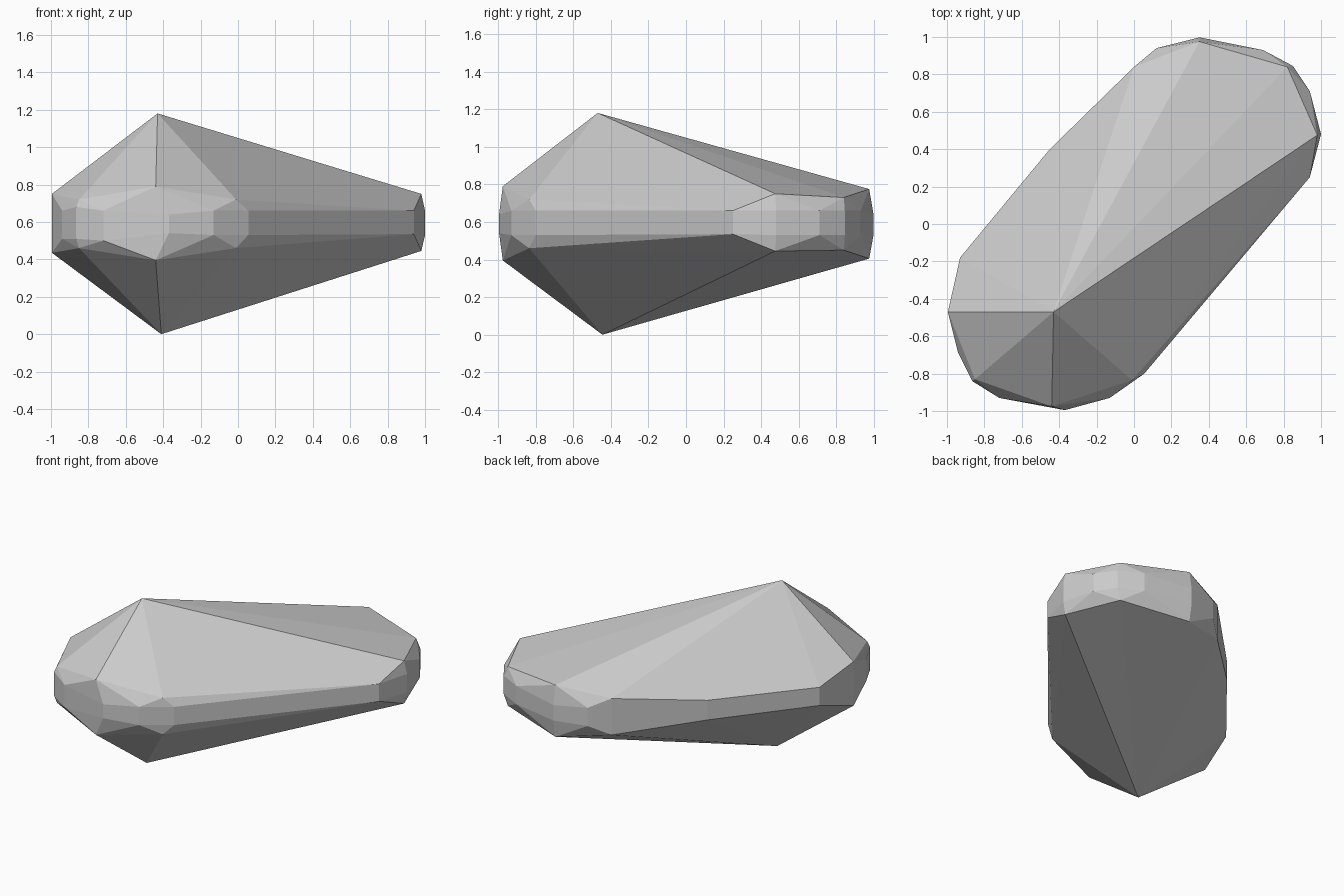
import bpy, bmesh

# Rim stations around the rounded ends: x, y, low z, high z
rim = [
    (-0.995, -0.47, 0.435, 0.75), (-0.94, -0.69, 0.51, 0.66),
    (-0.85, -0.83, 0.46, 0.72), (-0.865, -0.84, 0.51, 0.68),
    (-0.72, -0.93, 0.50, 0.66), (-0.44, -0.975, 0.395, 0.79),
    (-0.37, -0.995, 0.54, 0.64), (-0.13, -0.93, 0.53, 0.66),
    (-0.01, -0.835, 0.46, 0.72), (0.055, -0.80, 0.53, 0.66),
    (0.94, 0.25, 0.535, 0.66), (0.98, 0.475, 0.445, 0.75),
    (1.0, 0.48, 0.53, 0.66), (0.94, 0.71, 0.53, 0.66),
    (0.82, 0.84, 0.45, 0.73), (0.85, 0.845, 0.53, 0.66),
    (0.69, 0.93, 0.53, 0.66), (0.35, 0.975, 0.405, 0.775),
    (0.35, 0.998, 0.53, 0.64), (0.12, 0.94, 0.53, 0.66),
    (0.0, 0.84, 0.46, 0.72), (-0.45, 0.40, 0.52, 0.66),
    (-0.93, -0.18, 0.53, 0.66),
]
# Peaks above and below the heavy end
peaks = [(-0.43, -0.47, 1.18), (-0.41, -0.445, 0.0)]

# Faceted stone: convex skin over the rim and peaks
bm = bmesh.new()
for x, y, low, high in rim:
    for z in (low, high):
        bm.verts.new((x, y, z))
for p in peaks:
    bm.verts.new(p)
res = bmesh.ops.convex_hull(bm, input=bm.verts[:])
loose = [v for v in bm.verts if not v.link_faces]
bmesh.ops.delete(bm, geom=loose, context='VERTS')
bmesh.ops.recalc_face_normals(bm, faces=bm.faces[:])

mesh = bpy.data.meshes.new("faceted_stone")
bm.to_mesh(mesh)
bm.free()
bpy.context.collection.objects.link(bpy.data.objects.new("faceted_stone", mesh))
